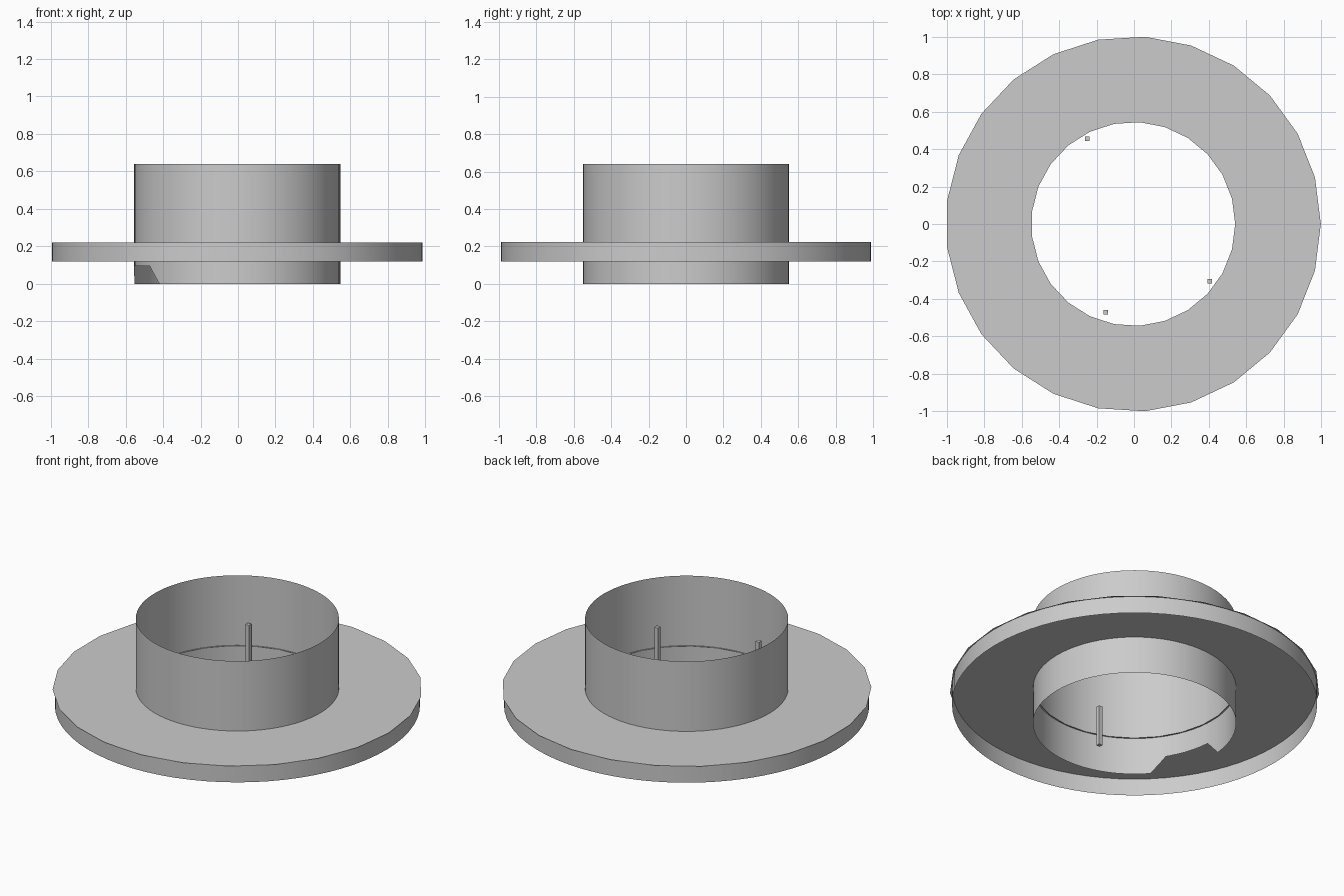
import bpy, bmesh, math

if "Cube" in bpy.data.objects:
    bpy.data.objects.remove(bpy.data.objects["Cube"])

CX = -0.004          # round parts share this centre
PLATE_Z = 0.222


def finish(name, bm, smooth=False):
    me = bpy.data.meshes.new(name)
    bm.to_mesh(me)
    bm.free()
    ob = bpy.data.objects.new(name, me)
    bpy.context.collection.objects.link(ob)
    if smooth:
        bpy.ops.object.select_all(action='DESELECT')
        ob.select_set(True)
        bpy.context.view_layer.objects.active = ob
        bpy.ops.object.shade_smooth_by_angle(angle=math.radians(30))
    return ob


def band(name, angles, lower, upper, smooth):
    """Closed strip between two rings; lower/upper map an angle to (radius, z)."""
    bm = bmesh.new()

    def ring(f):
        out = []
        for a in angles:
            r, z = f(a)
            t = math.radians(a)
            out.append(bm.verts.new((CX + r * math.cos(t), r * math.sin(t), z)))
        return out

    lo, hi = ring(lower), ring(upper)
    n = len(angles)
    for i in range(n):
        j = (i + 1) % n
        bm.faces.new((lo[i], lo[j], hi[j], hi[i]))
    return finish(name, bm, smooth)


def notch(a):
    """Height of the tube's bottom edge, with one trapezoid cut-out."""
    return 0.095 * max(0.0, min(1.0, (a - 175) / 9, (221 - a) / 9))


# Thin open tube with the notch in its lower edge
fine = [i * 360 / 72 for i in range(72)]
tube_angles = sorted(set(fine) | {175, 184, 212, 221})
band("tube", tube_angles, lambda a: (0.55, notch(a)), lambda a: (0.55, 0.64), True)

# Flange: 25-sided ring plate, with a smooth skirt hanging below it
coarse = [i * 360 / 25 for i in range(25)]
band("flange_plate", coarse, lambda a: (1.001, PLATE_Z), lambda a: (0.544, PLATE_Z), False)
band("flange_skirt", fine, lambda a: (0.989, 0.12), lambda a: (0.989, PLATE_Z), True)

# Three small square pins inside the tube
for k, (x, y) in enumerate([(-0.25, 0.455), (-0.15, -0.47), (0.403, -0.305)]):
    bm = bmesh.new()
    bmesh.ops.create_cube(bm, size=1)
    bmesh.ops.scale(bm, vec=(0.024, 0.024, 0.24), verts=bm.verts)
    bmesh.ops.translate(bm, vec=(x, y, 0.245), verts=bm.verts)
    finish(f"pin_{k + 1}", bm)
